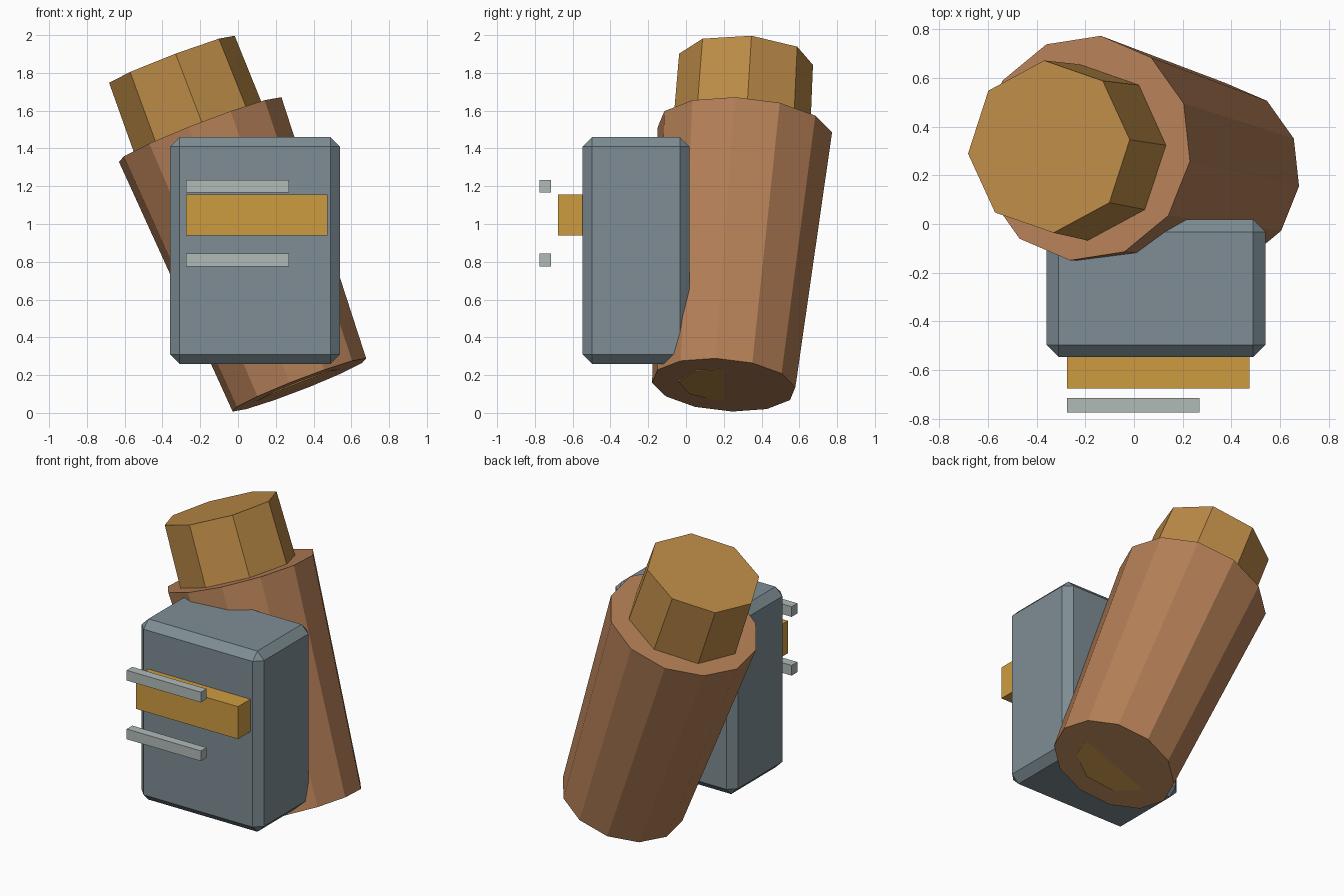
import bpy, bmesh, math
from mathutils import Vector, Matrix

if "Cube" in bpy.data.objects:
    bpy.data.objects.remove(bpy.data.objects["Cube"])


def material(name, rgb):
    m = bpy.data.materials.new(name)
    lin = [(c / 255 / 12.92) if c <= 10 else ((c / 255 + 0.055) / 1.055) ** 2.4 for c in rgb]
    m.diffuse_color = (*lin, 1)
    m.use_nodes = True
    m.node_tree.nodes["Principled BSDF"].inputs["Base Color"].default_value = m.diffuse_color
    return m


BROWN = material("brown", (180, 127, 87))
TAN = material("tan", (188, 139, 71))
SLATE = material("slate_grey", (126, 141, 148))
AMBER = material("amber", (206, 156, 64))
SILVER = material("silver", (177, 187, 185))


def finish(name, bm, mat):
    mesh = bpy.data.meshes.new(name)
    bm.to_mesh(mesh)
    bm.free()
    mesh.materials.append(mat)
    obj = bpy.data.objects.new(name, mesh)
    bpy.context.collection.objects.link(obj)
    return obj


def prism(name, start, end, r1, r2, sides, phase, mat):
    """Tapered flat-sided cylinder between two points."""
    a, b = Vector(start), Vector(end)
    axis = b - a
    turn = Vector((0, 0, 1)).rotation_difference(axis).to_matrix().to_4x4()
    place = Matrix.Translation((a + b) / 2) @ turn @ Matrix.Rotation(math.radians(phase), 4, 'Z')
    bm = bmesh.new()
    bmesh.ops.create_cone(bm, cap_ends=True, segments=sides, radius1=r1, radius2=r2,
                          depth=axis.length, matrix=place)
    return finish(name, bm, mat)


def box(name, lo, hi, mat, bevel=0):
    """Box from two opposite corners, with optional chamfered edges."""
    lo, hi = Vector(lo), Vector(hi)
    bm = bmesh.new()
    bmesh.ops.create_cube(bm, size=1, matrix=Matrix.Translation((lo + hi) / 2)
                          @ Matrix.Diagonal((*(hi - lo), 1)))
    if bevel:
        bmesh.ops.bevel(bm, geom=bm.edges[:], offset=bevel, segments=1, affect='EDGES')
    return finish(name, bm, mat)


# Leaning barrel and the plug in its upper end
foot = Vector((0.325, 0.20, 0.148))
head = Vector((-0.20, 0.312, 1.50))
prism("barrel", foot, head, 0.383, 0.466, 12, -7.5, BROWN)
prism("plug", (-0.182, 0.290, 1.43), (-0.35, 0.318, 1.872), 0.366, 0.356, 8, 4, TAN)

# Core end, slightly tilted so its front half shows through the barrel's foot
up = (head - foot).normalized()
core_axis = (up + Vector((0, -0.03, 0))).normalized()
prism("core", foot, foot + core_axis * 0.2, 0.24, 0.24, 8, 4, TAN)

# Chamfered case in front of the barrel
box("case", (-0.36, -0.547, 0.26), (0.54, 0.018, 1.46), SLATE, 0.05)

# Raised front panel and the two floating rails
box("front_panel", (-0.275, -0.677, 0.94), (0.474, -0.54, 1.155), AMBER)
for label, z in (("lower", 0.81), ("upper", 1.20)):
    box(label + "_rail", (-0.275, -0.775, z - 0.034), (0.27, -0.716, z + 0.034), SILVER)
